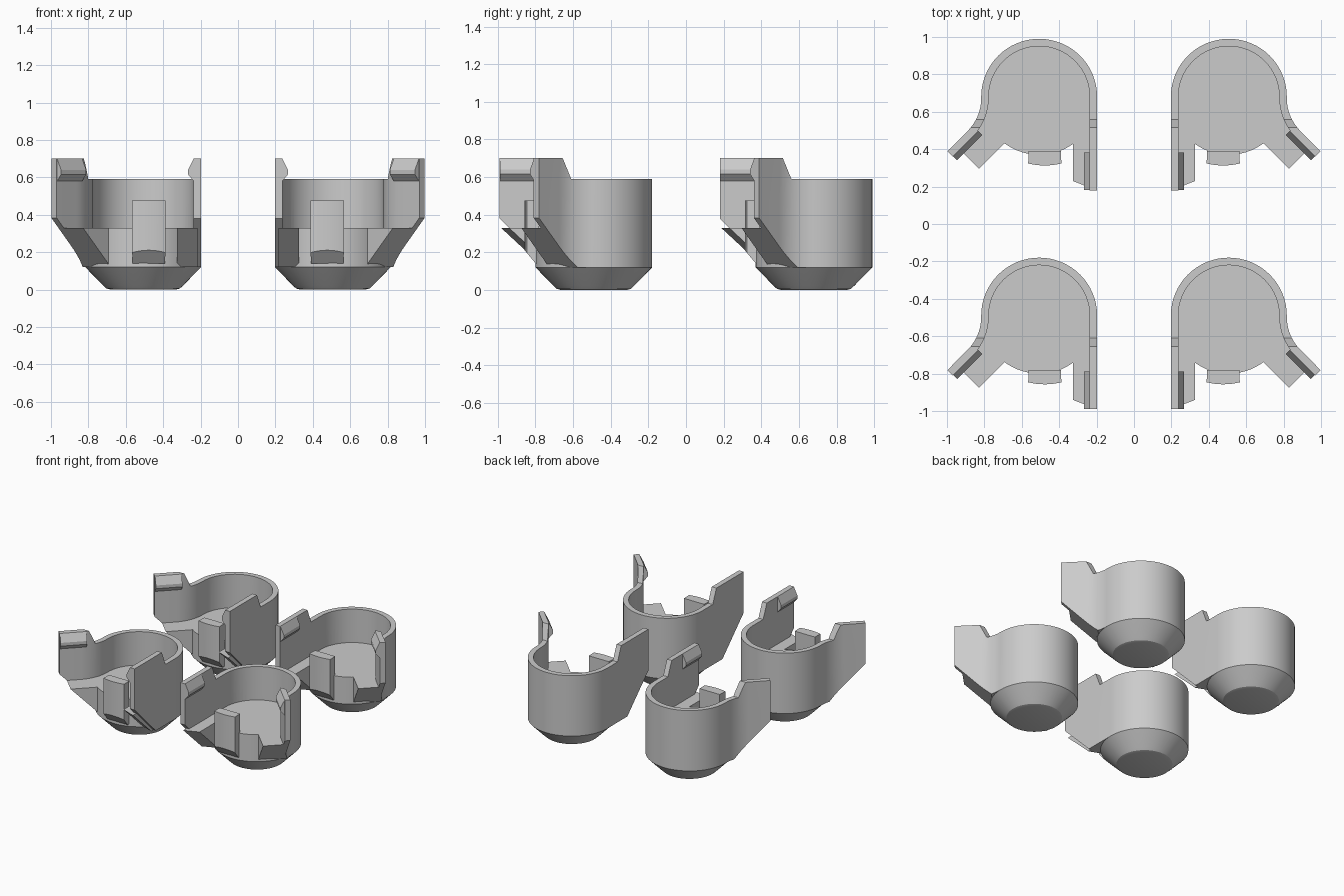
import bpy, bmesh
from math import sin, cos, pi, radians
from mathutils import Matrix, Vector

if "Cube" in bpy.data.objects:
    bpy.data.objects.remove(bpy.data.objects["Cube"])

S = 0.5 ** 0.5
R, T = 0.31, 0.04          # cup radius, wall thickness
FLOOR, RIM, TOP = 0.33, 0.59, 0.70


def to_object(name, bm):
    bmesh.ops.recalc_face_normals(bm, faces=bm.faces)
    me = bpy.data.meshes.new(name)
    bm.to_mesh(me)
    bm.free()
    ob = bpy.data.objects.new(name, me)
    bpy.context.collection.objects.link(ob)
    return ob


def prism(name, pts, z0, z1, frame=Matrix(), cuts=()):
    """Extrude a 2D outline, then trim below sloping planes (normal, offset)."""
    bm = bmesh.new()
    face = bm.faces.new([bm.verts.new((x, y, z0)) for x, y in pts])
    ext = bmesh.ops.extrude_face_region(bm, geom=[face])
    bmesh.ops.translate(bm, vec=(0, 0, z1 - z0),
                        verts=[v for v in ext["geom"] if isinstance(v, bmesh.types.BMVert)])
    bmesh.ops.transform(bm, matrix=frame, verts=bm.verts)
    for (nx, ny), c in cuts:   # keep z >= nx*x + ny*y + c
        bmesh.ops.bisect_plane(bm, geom=bm.verts[:] + bm.edges[:] + bm.faces[:], dist=1e-5,
                               plane_co=(0, 0, c), plane_no=Vector((nx, ny, -1)).normalized(),
                               clear_outer=True)
        bmesh.ops.holes_fill(bm, edges=[e for e in bm.edges if e.is_boundary])
    return to_object(name, bm)


def lathe(name, profile, n=64):
    bm = bmesh.new()
    vs = [bm.verts.new((r, 0, z)) for r, z in profile]
    es = [bm.edges.new(p) for p in zip(vs, vs[1:])]
    bmesh.ops.spin(bm, geom=vs + es, cent=(0, 0, 0), axis=(0, 0, 1), angle=2 * pi, steps=n)
    bmesh.ops.remove_doubles(bm, verts=bm.verts, dist=1e-4)
    return to_object(name, bm)


def frame(origin, inward):
    """Local x = inward, local y = up, local z = along the wall."""
    x, y = Vector(inward), Vector((0, 0, 1))
    m = Matrix((x, y, x.cross(y))).transposed().to_4x4()
    return Matrix.Translation(origin) @ m


def arm(d, n):
    """Point on the diagonal arm: d along it, n across it."""
    return ((d + n) * S, (n - d) * S)


def flare(inset):
    """Concave bend from the cup side into the diagonal arm."""
    r = 0.25 + inset
    return [(0.56 - r * cos(a), -0.0065 - r * sin(a))
            for a in [radians(45) * i / 12 for i in range(13)]]


def wall_path(inset):
    r = R - inset
    arc = [(-r * cos(pi * i / 32), r * sin(pi * i / 32)) for i in range(33)]
    return [(-r, -0.50)] + arc + flare(inset) + [arm(0.553, 0.141 - inset)]


ARM_CUT = ((S, -S), -0.17)

# solid base with chamfered foot
cup = lathe("cup", [(0, 0), (0.175, 0), (0.197, 0.006), (0.215, 0.023),
                    (R, 0.12), (R, FLOOR), (0, FLOOR)])

# wall running round the back and out along both arms
wall = prism("wall", wall_path(0) + wall_path(T)[::-1], 0.12, TOP,
             cuts=[ARM_CUT, ((0, -1), -0.12)])
rim_cut = prism("rim_cutter", [(-0.12, RIM), (1, RIM), (1, 0.8), (-0.206, 0.8)], -1, 1,
                Matrix(((0, 0, 1, 0), (1, 0, 0, 0), (0, 1, 0, 0), (0, 0, 0, 1))))

# floor ledges along the arms
diag_ledge = prism("diagonal_ledge",
                   [(0, 0)] + flare(0.02) + [arm(0.545, 0.121), arm(0.545, -0.045), arm(0.1, -0.045)],
                   0.12, FLOOR, cuts=[ARM_CUT])
side_ledge = prism("side_ledge", [(-0.29, 0), (-0.29, -0.495), (-0.18, -0.495), (-0.18, 0)],
                   0.12, FLOOR, cuts=[((0.36, -0.93), -0.024)])

# snap ridges at the arm tips
ridge = [(-0.01, TOP), (0, TOP), (0.03, 0.64), (0.03, 0.615), (0, 0.58), (-0.01, 0.58)]
side_ridge = prism("side_ridge", ridge, 0, 0.2, frame((-0.27, -0.298, 0), (1, 0, 0)))
diag_ridge = prism("diagonal_ridge", ridge, 0, 0.19, frame((*arm(0.55, 0.101), 0), (-S, -S, 0)))

# upright front tab with a sloping foot
a0 = [radians(-90 + 14 * (i / 6 - 1)) for i in range(13)]
tab = prism("front_tab", [(0.367 * cos(a), 0.367 * sin(a)) for a in a0] +
            [(0.086, -0.29), (-0.086, -0.29)], 0.14, 0.475, cuts=[((0, -1.2), -0.23)])
tab.location.x = -0.03


# merge the parts into one solid
def combine(base, other, op):
    m = base.modifiers.new(other.name, "BOOLEAN")
    m.object, m.operation, m.solver = other, op, "EXACT"
    bpy.context.view_layer.update()
    me = bpy.data.meshes.new_from_object(base.evaluated_get(bpy.context.evaluated_depsgraph_get()))
    base.modifiers.clear()
    base.data = me
    bpy.data.objects.remove(other)


combine(wall, rim_cut, "DIFFERENCE")
for part in (wall, diag_ledge, side_ledge, side_ridge, diag_ridge, tab):
    combine(cup, part, "UNION")

# four cups: back and front rows, mirrored left and right
for row, y in (("back", 0.68), ("front", -0.49)):
    for side, s in (("right", 1), ("left", -1)):
        me = cup.data.copy()
        me.transform(Matrix.Translation((s * 0.507, y, 0)) @ Matrix.Diagonal((s, 1, 1, 1)))
        if s < 0:
            me.flip_normals()
        ob = bpy.data.objects.new(f"cup_{row}_{side}", me)
        bpy.context.collection.objects.link(ob)
        bpy.ops.object.select_all(action="DESELECT")
        ob.select_set(True)
        bpy.context.view_layer.objects.active = ob
        bpy.ops.object.shade_smooth_by_angle(angle=radians(25))
bpy.data.objects.remove(cup)
